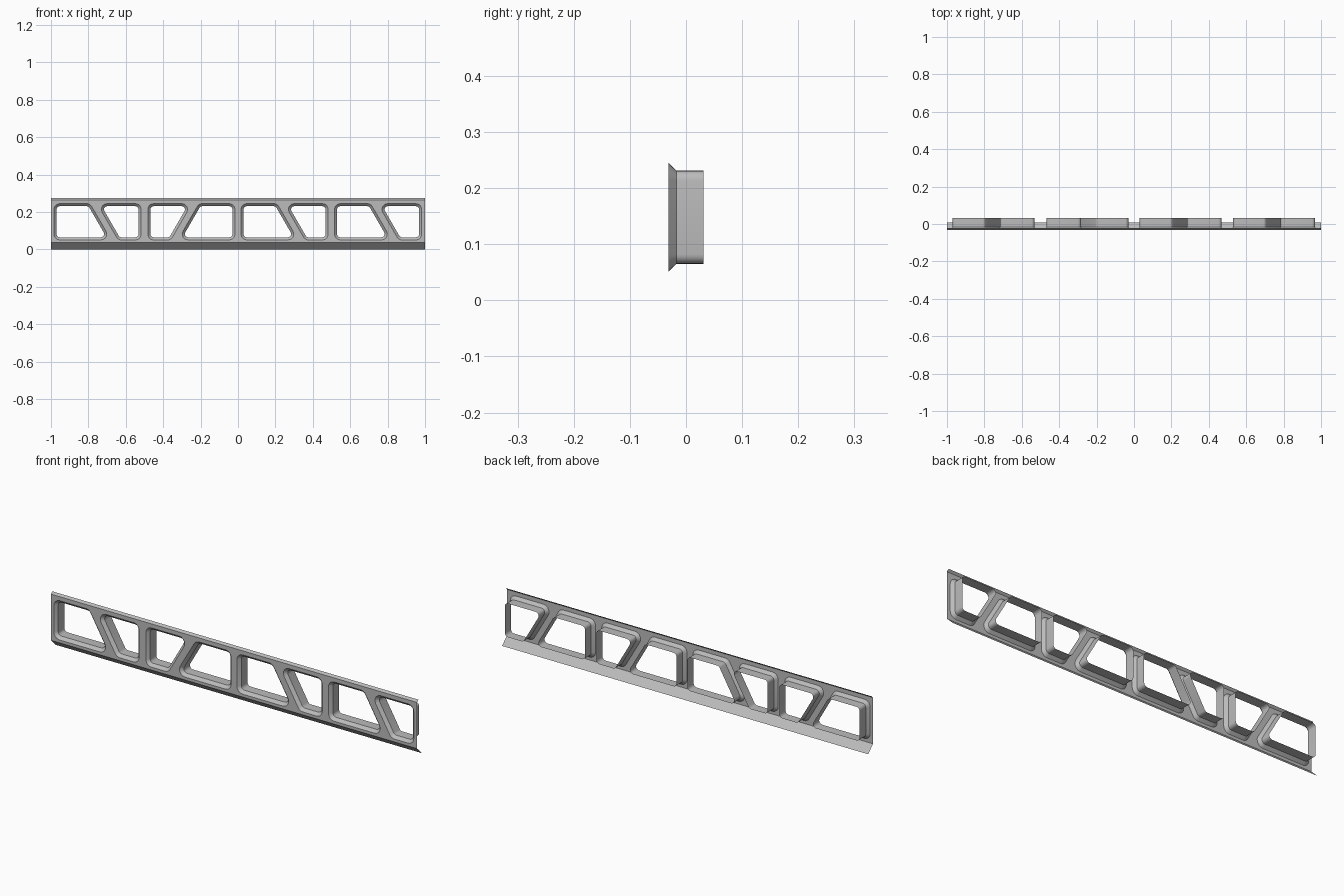
import bpy, bmesh, math
from mathutils import Vector

cube = bpy.data.objects.get("Cube")
if cube:
    bpy.data.objects.remove(cube, do_unlink=True)

FRONT, NECK, BACK = -0.031, -0.017, 0.031   # depths of the pressed sheet
Z_LIP, Z_TOP = 0.037, 0.265                 # flat panel limits
RADIUS, FLARE = 0.017, 0.014

grey = bpy.data.materials.new("light grey metal")
grey.use_nodes = True
grey.diffuse_color = (0.5, 0.5, 0.5, 1)
grey.node_tree.nodes["Principled BSDF"].inputs["Base Color"].default_value = (0.5, 0.5, 0.5, 1)


def finish(bm, name, smooth=False):
    mesh = bpy.data.meshes.new(name)
    bm.to_mesh(mesh)
    bm.free()
    mesh.materials.append(grey)
    obj = bpy.data.objects.new(name, mesh)
    bpy.context.collection.objects.link(obj)
    if smooth:
        bpy.ops.object.select_all(action='DESELECT')
        obj.select_set(True)
        bpy.context.view_layer.objects.active = obj
        bpy.ops.object.shade_smooth_by_angle(angle=math.radians(35))
    return obj


def rounded(corners, grow, steps=5):
    """Counter-clockwise outline with round corners, grown outwards."""
    pts, n = [], len(corners)
    for i in range(n):
        p = Vector(corners[i])
        a = (p - Vector(corners[i - 1])).normalized()
        b = (Vector(corners[(i + 1) % n]) - p).normalized()
        na, nb = Vector((a.y, -a.x)), Vector((b.y, -b.x))
        bis = (na + nb).normalized()
        centre = p - bis * (RADIUS / bis.dot(na))
        turn = math.atan2(a.cross(b), a.dot(b))
        start = math.atan2(na.y, na.x)
        for k in range(steps + 1):
            t = start + turn * k / steps
            pts.append(centre + (RADIUS + grow) * Vector((math.cos(t), math.sin(t))))
    return pts


def loop_verts(bm, outline, y):
    return [bm.verts.new((p.x, y, p.y)) for p in outline]


# Two openings per bay, split by a slanted strut
LOW, HIGH = 0.065, 0.231
WIDE = [(0.03, LOW), (0.297, LOW), (0.201, HIGH), (0.03, HIGH)]
NARROW = [(0.367, LOW), (0.468, LOW), (0.468, HIGH), (0.271, HIGH)]

openings = []
for bay, flipped in enumerate((False, True, False, False)):
    for shape in (WIDE, NARROW):
        if flipped:
            shape = [(0.5 - u, z) for u, z in reversed(shape)]
        openings.append([(-1 + 0.5 * bay + u, z) for u, z in shape])

# Flared collars running back from each opening
for i, corners in enumerate(openings):
    bm = bmesh.new()
    rings = [loop_verts(bm, rounded(corners, FLARE), FRONT),
             loop_verts(bm, rounded(corners, 0), NECK),
             loop_verts(bm, rounded(corners, 0), BACK)]
    for r0, r1 in zip(rings, rings[1:]):
        for k in range(len(r0)):
            j = (k + 1) % len(r0)
            bm.faces.new((r0[k], r0[j], r1[j], r1[k]))
    finish(bm, f"window_collar_{i + 1}", smooth=True)

# Flat front panel with the openings left out
bm = bmesh.new()
outer = [Vector(p) for p in ((-1, Z_LIP), (1, Z_LIP), (1, Z_TOP), (-1, Z_TOP))]
edges = []
for outline in [outer] + [rounded(c, FLARE) for c in openings]:
    vs = loop_verts(bm, outline, FRONT)
    edges += [bm.edges.new((vs[k - 1], vs[k])) for k in range(len(vs))]
bmesh.ops.triangle_fill(bm, edges=edges, use_beauty=True, normal=(0, -1, 0))
for f in bm.faces:
    f.normal_update()
    if f.normal.y > 0:
        f.normal_flip()
bmesh.ops.dissolve_limit(bm, angle_limit=0.01, verts=[], edges=bm.edges[:])
finish(bm, "front_panel")


# Folded strips along the bottom and top edges
def strip(name, low, high):
    bm = bmesh.new()
    (y0, z0), (y1, z1) = low, high
    bm.faces.new([bm.verts.new(c) for c in
                  ((-1, y0, z0), (1, y0, z0), (1, y1, z1), (-1, y1, z1))])
    finish(bm, name)


strip("bottom_lip", (0.007, 0.0), (FRONT, Z_LIP))
strip("top_fold", (FRONT, Z_TOP), (FRONT + 0.01, 0.275))
